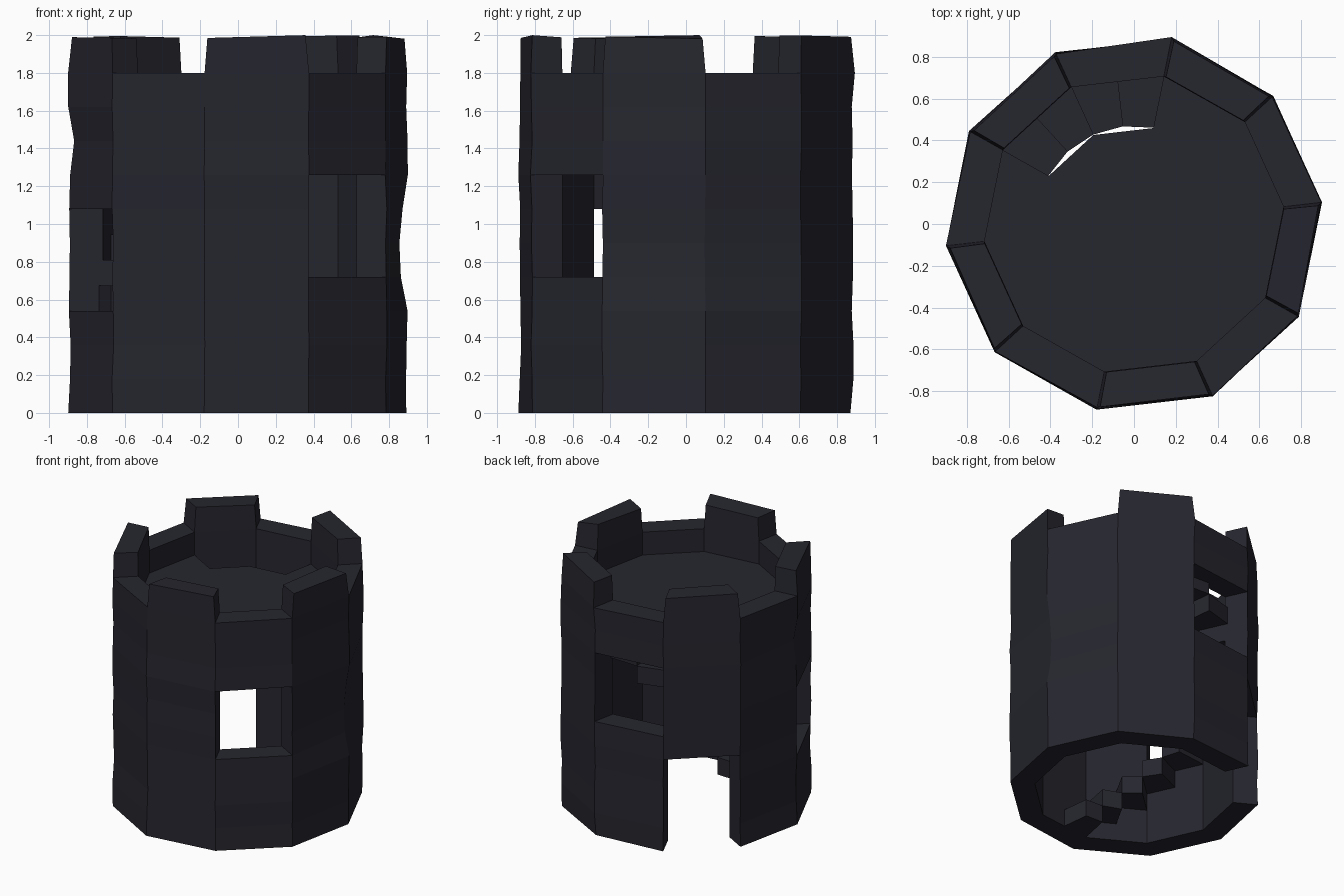
import bpy, bmesh, math, random

if "Cube" in bpy.data.objects:
    bpy.data.objects.remove(bpy.data.objects["Cube"])

random.seed(4)
SIDES, ROWS, ROW_H = 10, 11, 0.18
START = 6.6                      # angle of the first corner, degrees
R_OUT, R_IN, R_STAIR = 0.9, 0.72, 0.47
RISE = 0.135                     # stair step height

stone = bpy.data.materials.new("dark_stone")
stone.diffuse_color = (0.019, 0.019, 0.028, 1)
stone.use_nodes = True
stone.node_tree.nodes["Principled BSDF"].inputs["Base Color"].default_value = stone.diffuse_color


def polar(r, deg, z):
    a = math.radians(deg)
    return (r * math.cos(a), r * math.sin(a), z)


def finish(bm, name):
    bmesh.ops.recalc_face_normals(bm, faces=bm.faces)
    me = bpy.data.meshes.new(name)
    bm.to_mesh(me)
    bm.free()
    me.materials.append(stone)
    ob = bpy.data.objects.new(name, me)
    bpy.context.collection.objects.link(ob)
    return ob


def prism(bm, outline, z0, z1):
    """Solid from (radius, angle) corners between two heights."""
    lo = [bm.verts.new(polar(r, a, z0)) for r, a in outline]
    hi = [bm.verts.new(polar(r, a, z1)) for r, a in outline]
    bm.faces.new(lo[::-1])
    bm.faces.new(hi)
    for i in range(len(lo)):
        j = (i + 1) % len(lo)
        bm.faces.new((lo[i], lo[j], hi[j], hi[i]))


# Tower wall: ring of blocks, with openings and battlements left out
openings = {3: range(0, 4), 5: range(3, 6), 8: range(4, 7), 2: range(5, 8)}
# worn corners: (corner, level) -> outer radius
worn = {(0, 4): 0.868, (0, 5): 0.86, (0, 6): 0.877, (5, 8): 0.873,
        (2, 0): 0.888, (2, 10): 0.912, (7, 2): 0.89, (5, 2): 0.892}


def solid(k, i):
    if i < 0 or i >= ROWS:
        return False
    if i == ROWS - 1:
        return k % 2 == 1
    return i not in openings.get(k % SIDES, ())


bm = bmesh.new()
cache = {}


def vert(c, i, inner):
    c %= SIDES
    key = (c, i, inner)
    if key not in cache:
        ang, z = START + 36 * c, i * ROW_H
        r = R_IN if inner else worn.get((c, i), R_OUT + random.uniform(-0.006, 0.006))
        if i == ROWS:            # merlon tops taper in and are uneven
            ang += 0.9 if c % 2 else -0.9
            z += random.uniform(0.0, 0.02)
            r -= 0 if inner else 0.01
        cache[key] = bm.verts.new(polar(r, ang, z))
    return cache[key]


for k in range(SIDES):
    for i in range(ROWS):
        if not solid(k, i):
            continue
        o = [vert(k, i, 0), vert(k + 1, i, 0), vert(k + 1, i + 1, 0), vert(k, i + 1, 0)]
        n = [vert(k, i, 1), vert(k + 1, i, 1), vert(k + 1, i + 1, 1), vert(k, i + 1, 1)]
        bm.faces.new(o)
        bm.faces.new(n[::-1])
        if not solid(k, i - 1):
            bm.faces.new((o[1], o[0], n[0], n[1]))
        if not solid(k, i + 1):
            bm.faces.new((o[3], o[2], n[2], n[3]))
        if not solid((k - 1) % SIDES, i):
            bm.faces.new((o[0], o[3], n[3], n[0]))
        if not solid((k + 1) % SIDES, i):
            bm.faces.new((o[2], o[1], n[1], n[2]))
finish(bm, "tower_wall")

# Roof floor with a stairwell notch over two sides
bm = bmesh.new()
outline = []
for c in range(SIDES):
    a = START + 36 * c
    radii = {2: (0.74, R_STAIR - 0.002), 3: (R_STAIR - 0.002,), 4: (R_STAIR - 0.002, 0.74)}
    outline += [(r, a) for r in radii.get(c, (0.74,))]
prism(bm, outline, 1.53, 1.62)
finish(bm, "roof_floor")

# Spiral stair: eleven wedge steps climbing along the inner wall
bm = bmesh.new()
for j in range(11):
    a1 = START + 270 - 18 * j
    a0 = a1 - 18
    prism(bm, [(R_STAIR, a0), (0.74, a0), (0.74, a1), (R_STAIR, a1)], j * RISE, (j + 1) * RISE)
finish(bm, "spiral_stair")
